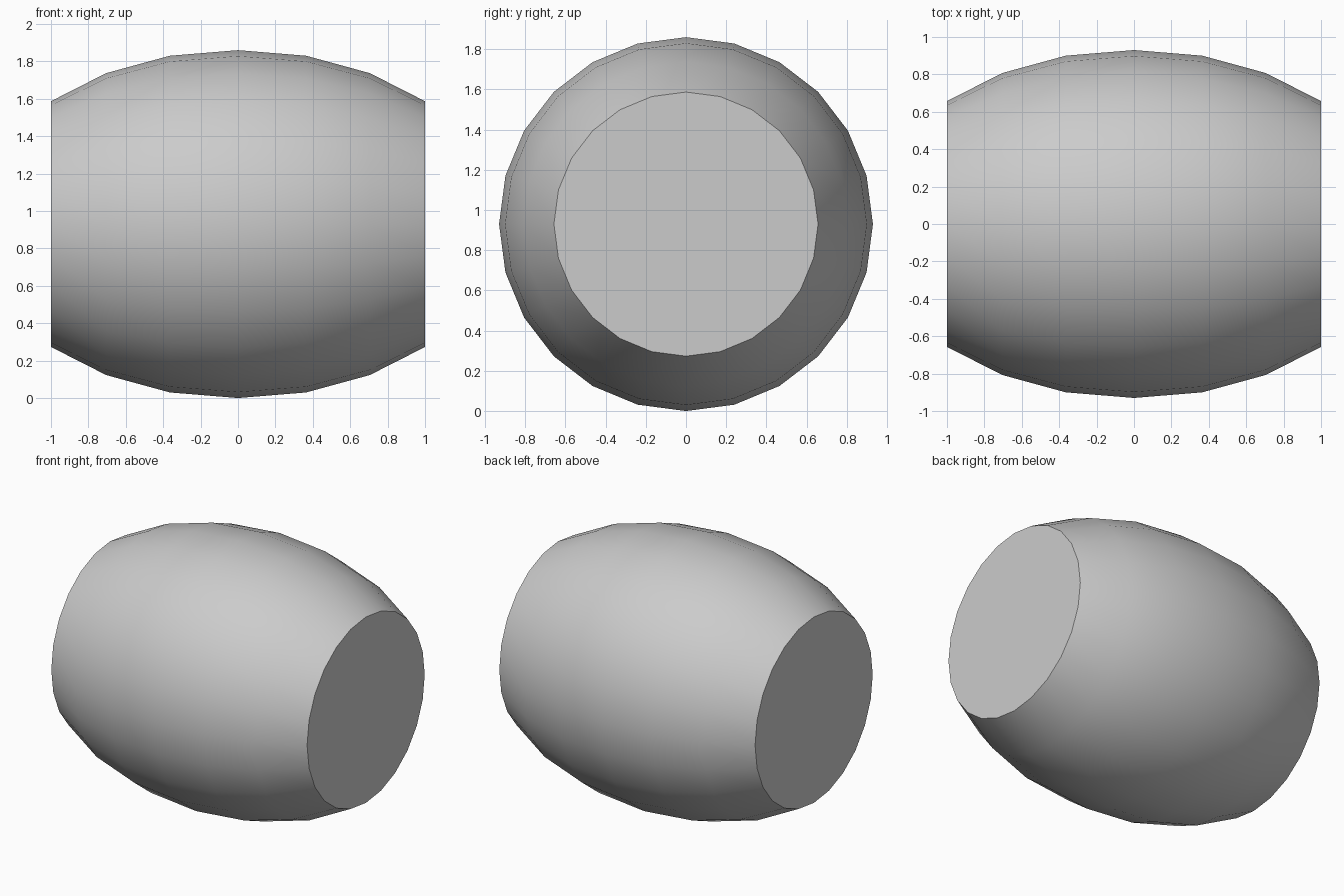
import bpy, bmesh, math

if "Cube" in bpy.data.objects:
    bpy.data.objects.remove(bpy.data.objects["Cube"])

SIDES = 24
CENTRE_Z = 0.93
# half profile of the bulging body: (distance from middle, radius)
HALF = [(0.0, 0.93), (0.365, 0.90), (0.705, 0.807), (1.0, 0.657)]
profile = [(-x, r) for x, r in reversed(HALF[1:])] + HALF

bm = bmesh.new()

# rings along the x axis
rings = []
for x, r in profile:
    ring = []
    for i in range(SIDES):
        a = 2 * math.pi * i / SIDES
        ring.append(bm.verts.new((x, r * math.cos(a), CENTRE_Z + r * math.sin(a))))
    rings.append(ring)

# curved wall
for a, b in zip(rings, rings[1:]):
    for i in range(SIDES):
        j = (i + 1) % SIDES
        bm.faces.new((a[i], a[j], b[j], b[i]))

# flat ends
bm.faces.new(rings[0])
bm.faces.new(rings[-1])
bmesh.ops.recalc_face_normals(bm, faces=bm.faces)

mesh = bpy.data.meshes.new("barrel")
bm.to_mesh(mesh)
bm.free()
barrel = bpy.data.objects.new("barrel", mesh)
bpy.context.collection.objects.link(barrel)

# smooth wall, sharp end rims
bpy.context.view_layer.objects.active = barrel
barrel.select_set(True)
bpy.ops.object.shade_smooth_by_angle(angle=math.radians(35))
